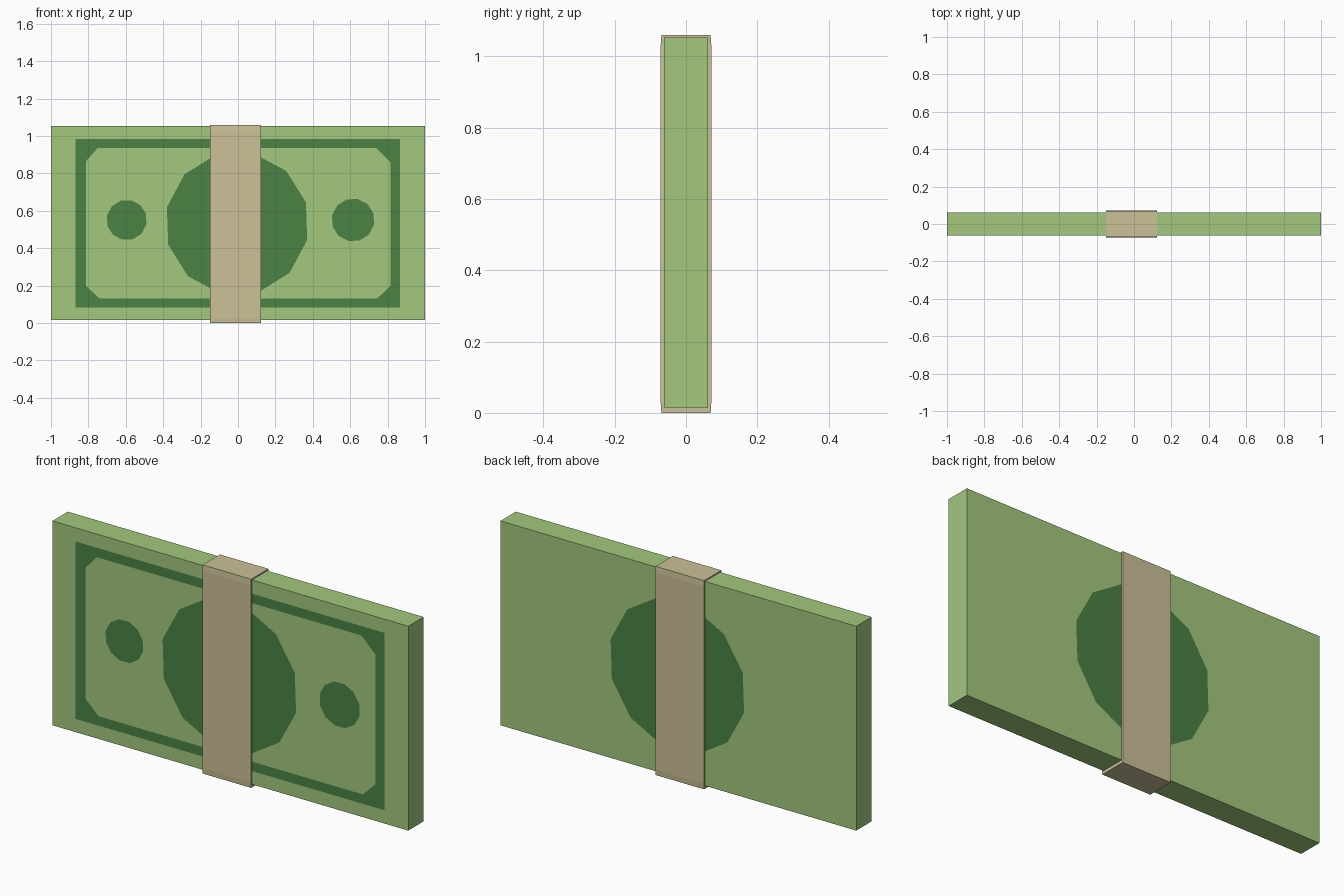
import bpy, bmesh
from math import sin, cos, radians, tau

if "Cube" in bpy.data.objects:
    bpy.data.objects.remove(bpy.data.objects["Cube"])


def material(name, rgb):
    m = bpy.data.materials.new(name)
    m.diffuse_color = (*rgb, 1)
    m.use_nodes = True
    m.node_tree.nodes["Principled BSDF"].inputs["Base Color"].default_value = m.diffuse_color
    return m


paper = material("paper_green", (0.366, 0.578, 0.209))
ink = material("ink_green", (0.069, 0.223, 0.056))
strap = material("strap_tan", (0.597, 0.533, 0.314))


def finish(bm, name, mat):
    me = bpy.data.meshes.new(name)
    bm.to_mesh(me)
    bm.free()
    me.materials.append(mat)
    ob = bpy.data.objects.new(name, me)
    bpy.context.collection.objects.link(ob)
    return ob


def prism(name, profile, x0, x1, mat):
    """Extrude a (y, z) profile along x."""
    bm = bmesh.new()
    face = bm.faces.new([bm.verts.new((x0, y, z)) for y, z in profile])
    ext = bmesh.ops.extrude_face_region(bm, geom=[face])["geom"]
    bmesh.ops.translate(bm, vec=(x1 - x0, 0, 0),
                        verts=[v for v in ext if isinstance(v, bmesh.types.BMVert)])
    bmesh.ops.recalc_face_normals(bm, faces=bm.faces)
    return finish(bm, name, mat)


def print_mark(name, loops, y=-0.0625):
    """Flat printed shape on the front, bounded by (x, z) loops."""
    bm = bmesh.new()
    for loop in loops:
        vs = [bm.verts.new((x, y, z)) for x, z in loop]
        for a, b in zip(vs, vs[1:] + vs[:1]):
            bm.edges.new((a, b))
    bmesh.ops.triangle_fill(bm, edges=bm.edges[:], use_beauty=True)
    bm.normal_update()
    for f in bm.faces:
        if f.normal.y > 0:
            f.normal_flip()
    return finish(bm, name, ink)


def disc(cx, cz, r, phase=17, n=12):
    return [(cx + r * cos(radians(phase) + tau * i / n),
             cz + r * sin(radians(phase) + tau * i / n)) for i in range(n)]


# Stack of notes
prism("note_stack", [(-0.0615, 0.015), (0.0615, 0.015), (0.0615, 1.053), (-0.0615, 1.053)],
      -1, 1, paper)

# Paper strap, very slightly bulged on its broad sides
side = [(0.069, 0.0), (0.071, 0.03), (0.071, 1.03), (0.069, 1.06)]
prism("paper_strap", side + [(-y, z) for y, z in reversed(side)], -0.15, 0.122, strap)

# Printed border with clipped inner corners
outer = [(-0.87, 0.083), (0.866, 0.083), (0.866, 0.984), (-0.87, 0.984)]
inner = [(-0.74, 0.131), (0.745, 0.131), (0.816, 0.2), (0.816, 0.86),
         (0.738, 0.936), (-0.75, 0.936), (-0.814, 0.864), (-0.814, 0.2)]
print_mark("printed_border", [outer, inner])

# Printed discs on the front, and the centre one repeated on the back
print_mark("left_disc", [disc(-0.595, 0.551, 0.108)])
print_mark("right_disc", [disc(0.615, 0.551, 0.115)])
front = print_mark("front_centre_disc", [disc(-0.005, 0.532, 0.385)])
back = front.copy()
back.name = "back_centre_disc"
back.rotation_euler.z = radians(180)
bpy.context.collection.objects.link(back)
